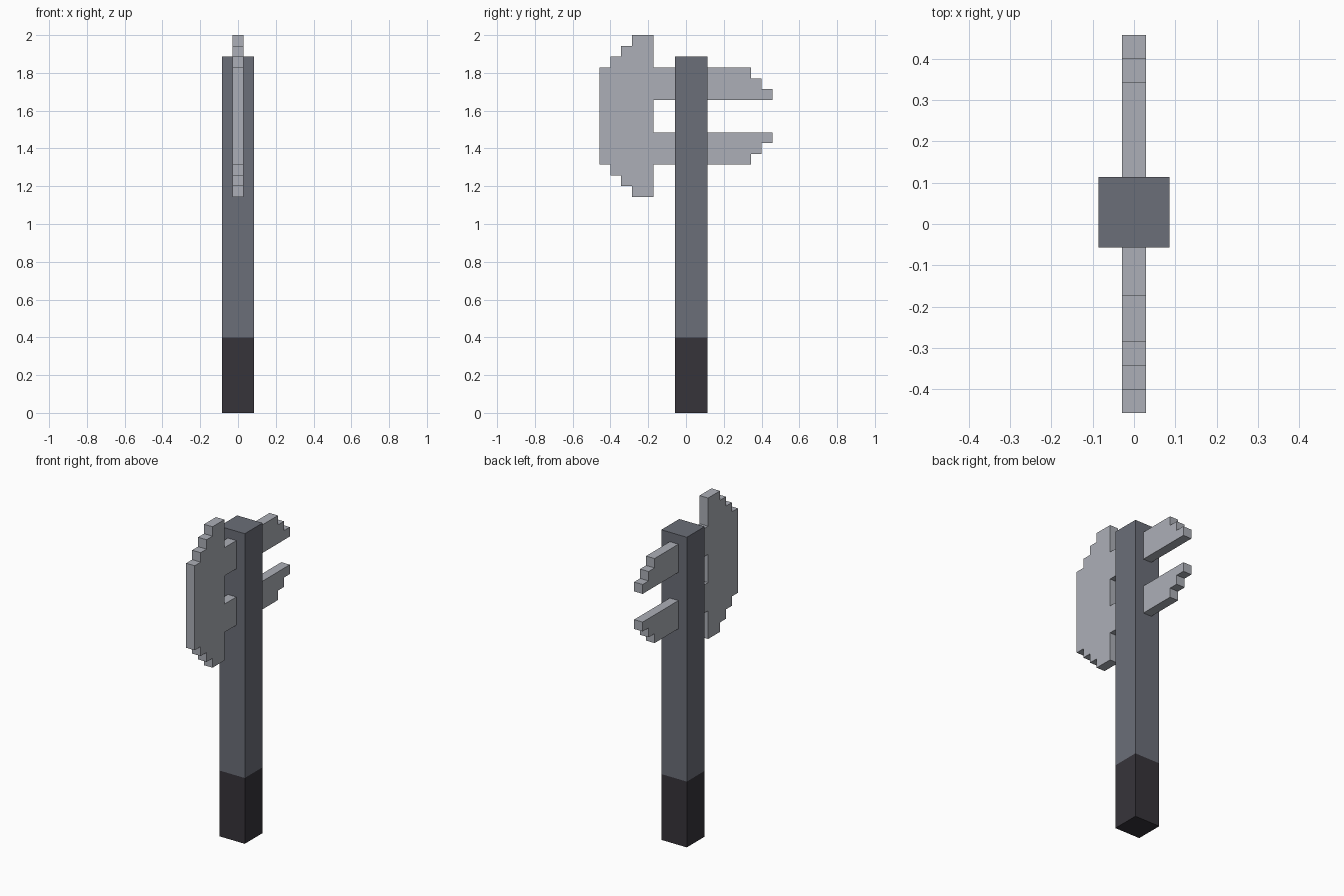
import bpy
import bmesh
from mathutils import Vector

cube = bpy.data.objects.get("Cube")
if cube:
    bpy.data.objects.remove(cube, do_unlink=True)

U = 2 / 35  # one block unit


def material(name, rgb):
    mat = bpy.data.materials.new(name)
    mat.use_nodes = True
    mat.diffuse_color = (*rgb, 1)
    mat.node_tree.nodes["Principled BSDF"].inputs["Base Color"].default_value = (*rgb, 1)
    return mat


steel = material("light steel", (0.413, 0.429, 0.474))
iron = material("dark iron", (0.147, 0.156, 0.188))
leather = material("black grip", (0.037, 0.034, 0.042))


def finish(name, bm, mats):
    bmesh.ops.recalc_face_normals(bm, faces=bm.faces)
    mesh = bpy.data.meshes.new(name)
    bm.to_mesh(mesh)
    bm.free()
    for mat in mats:
        mesh.materials.append(mat)
    obj = bpy.data.objects.new(name, mesh)
    bpy.context.collection.objects.link(obj)
    return obj


def plate(name, outline, half, mat):
    """Extrude a (y, z) outline in block units along x."""
    bm = bmesh.new()
    face = bm.faces.new([bm.verts.new((-half * U, y * U, z * U)) for y, z in outline])
    ext = bmesh.ops.extrude_face_region(bm, geom=[face])
    verts = [v for v in ext["geom"] if isinstance(v, bmesh.types.BMVert)]
    bmesh.ops.translate(bm, verts=verts, vec=(2 * half * U, 0, 0))
    return finish(name, bm, [mat])


MID = 27.5  # height the axe head mirrors about


def flip(points):
    """Mirror an outline about the middle height of the head."""
    return [(y, 2 * MID - z) for y, z in reversed(points)]


# Square handle, cut into a dark grip and a lighter shaft
bm = bmesh.new()
bmesh.ops.create_cube(bm, size=1)
bmesh.ops.scale(bm, verts=bm.verts, vec=(3 * U, 3 * U, 33 * U))
bmesh.ops.translate(bm, verts=bm.verts, vec=(0, 0.5 * U, 16.5 * U))
bmesh.ops.bisect_plane(bm, geom=bm.verts[:] + bm.edges[:] + bm.faces[:],
                       plane_co=Vector((0, 0, 7 * U)), plane_no=Vector((0, 0, 1)))
for f in bm.faces:
    f.material_index = 1 if f.calc_center_median().z < 7 * U else 0
finish("handle", bm, [iron, leather])

# Stepped front blade with two arms running into the handle
upper = [(-8, 32), (-7, 32), (-7, 33), (-6, 33), (-6, 34), (-5, 34), (-5, 35),
         (-3, 35), (-3, 32), (-0.5, 32), (-0.5, 29), (-3, 29)]
plate("blade", upper + flip(upper), 0.5, steel)

# Stepped rear spikes
spike = [(1.5, 29), (8, 29), (8, 30), (7, 30), (7, 31), (6, 31), (6, 32), (1.5, 32)]
plate("upper_spike", spike, 0.5, steel)
plate("lower_spike", flip(spike), 0.5, steel)
